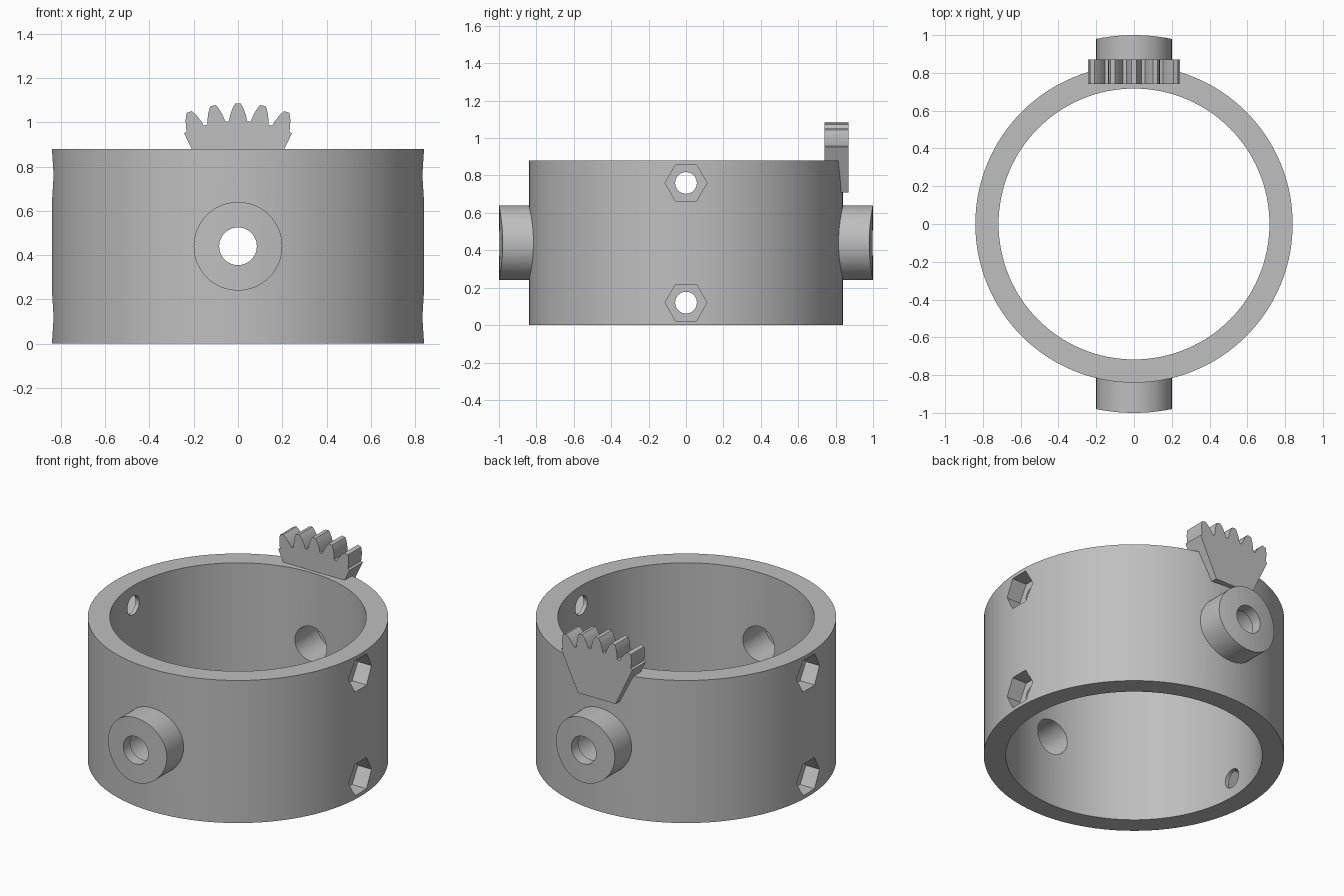
import bpy, bmesh
from math import sin, cos, tan, pi, radians, hypot
from mathutils import Matrix

cube = bpy.data.objects.get("Cube")
if cube:
    bpy.data.objects.remove(cube, do_unlink=True)

grey = bpy.data.materials.new("light grey")
grey.use_nodes = True
colour = (0.52, 0.52, 0.52, 1)
grey.diffuse_color = colour
grey.node_tree.nodes["Principled BSDF"].inputs["Base Color"].default_value = colour

HEIGHT = 0.88
MID = HEIGHT / 2


def new_object(name, bm):
    bmesh.ops.recalc_face_normals(bm, faces=bm.faces)
    mesh = bpy.data.meshes.new(name)
    bm.to_mesh(mesh)
    bm.free()
    mesh.materials.append(grey)
    obj = bpy.data.objects.new(name, mesh)
    bpy.context.collection.objects.link(obj)
    return obj


def cylinder(name, radius, length, sides, centre, axis="Z"):
    turn = {"X": Matrix.Rotation(pi / 2, 4, "Y"),
            "Y": Matrix.Rotation(pi / 2, 4, "X"),
            "Z": Matrix.Identity(4)}[axis]
    bm = bmesh.new()
    bmesh.ops.create_cone(bm, cap_ends=True, segments=sides, radius1=radius,
                          radius2=radius, depth=length,
                          matrix=Matrix.Translation(centre) @ turn)
    return new_object(name, bm)


def activate(obj):
    bpy.ops.object.select_all(action="DESELECT")
    obj.select_set(True)
    bpy.context.view_layer.objects.active = obj


def combine(target, tool, operation):
    activate(target)
    mod = target.modifiers.new("cut", "BOOLEAN")
    mod.operation = operation
    mod.solver = "EXACT"
    mod.object = tool
    bpy.ops.object.modifier_apply(modifier=mod.name)
    bpy.data.objects.remove(tool, do_unlink=True)


# Ring body with two round bosses whose ends follow a larger cylinder
ring = cylinder("ring_body", 0.84, HEIGHT, 128, (0, 0, MID))
bosses = cylinder("bosses", 0.2, 2.2, 64, (0, 0, MID), "Y")
combine(bosses, cylinder("boss_trim", 1.0, 2, 160, (0, 0, MID)), "INTERSECT")
combine(ring, bosses, "UNION")
combine(ring, cylinder("inside", 0.717, 2, 128, (0, 0, MID)), "DIFFERENCE")

# Stepped bores through the bosses
combine(ring, cylinder("bore", 0.108, 1.86, 48, (0, 0, MID), "Y"), "DIFFERENCE")
combine(ring, cylinder("pin_hole", 0.085, 2.4, 48, (0, 0, MID), "Y"), "DIFFERENCE")

# Side screw holes with hexagonal nut pockets
for z in (0.12, 0.76):
    combine(ring, cylinder("screw_hole", 0.058, 2.2, 32, (0, 0, z), "X"), "DIFFERENCE")
    for side in (-1, 1):
        bm = bmesh.new()
        loop = [bm.verts.new((side * 0.74, 0.112 * cos(i * pi / 3),
                              z + 0.112 * sin(i * pi / 3))) for i in range(6)]
        face = bm.faces.new(loop)
        out = bmesh.ops.extrude_face_region(bm, geom=[face])
        moved = [v for v in out["geom"] if isinstance(v, bmesh.types.BMVert)]
        bmesh.ops.translate(bm, verts=moved, vec=(side * 0.3, 0, 0))
        combine(ring, new_object("nut_pocket", bm), "DIFFERENCE")

# Gear sector: five teeth centred on the boss axis
flank = [(0.566, 0.041), (0.59, 0.036), (0.615, 0.028), (0.634, 0.019), (0.645, 0.012)]
edge, bottom = radians(25.5), 0.71
half = (bottom - MID) * tan(edge)
outline = [(half, bottom), (0.566 * sin(edge), MID + 0.566 * cos(edge))]
for tooth in range(2, -3, -1):
    a = radians(10 * tooth)
    for s, points in ((1, flank), (-1, flank[::-1])):
        for r, w in points:
            b = a + s * w / r
            outline.append((r * sin(b), MID + r * cos(b)))
outline += [(-x, z) for x, z in outline[1::-1]]

bm = bmesh.new()
face = bm.faces.new([bm.verts.new((x, 0.74, z)) for x, z in outline])
out = bmesh.ops.extrude_face_region(bm, geom=[face])
moved = [v for v in out["geom"] if isinstance(v, bmesh.types.BMVert)]
bmesh.ops.translate(bm, verts=moved, vec=(0, 0.13, 0))
gear = new_object("gear_sector", bm)

# Smooth curves, sharp edges
for obj in (ring, gear):
    activate(obj)
    bpy.ops.object.shade_smooth_by_angle(angle=radians(25))
